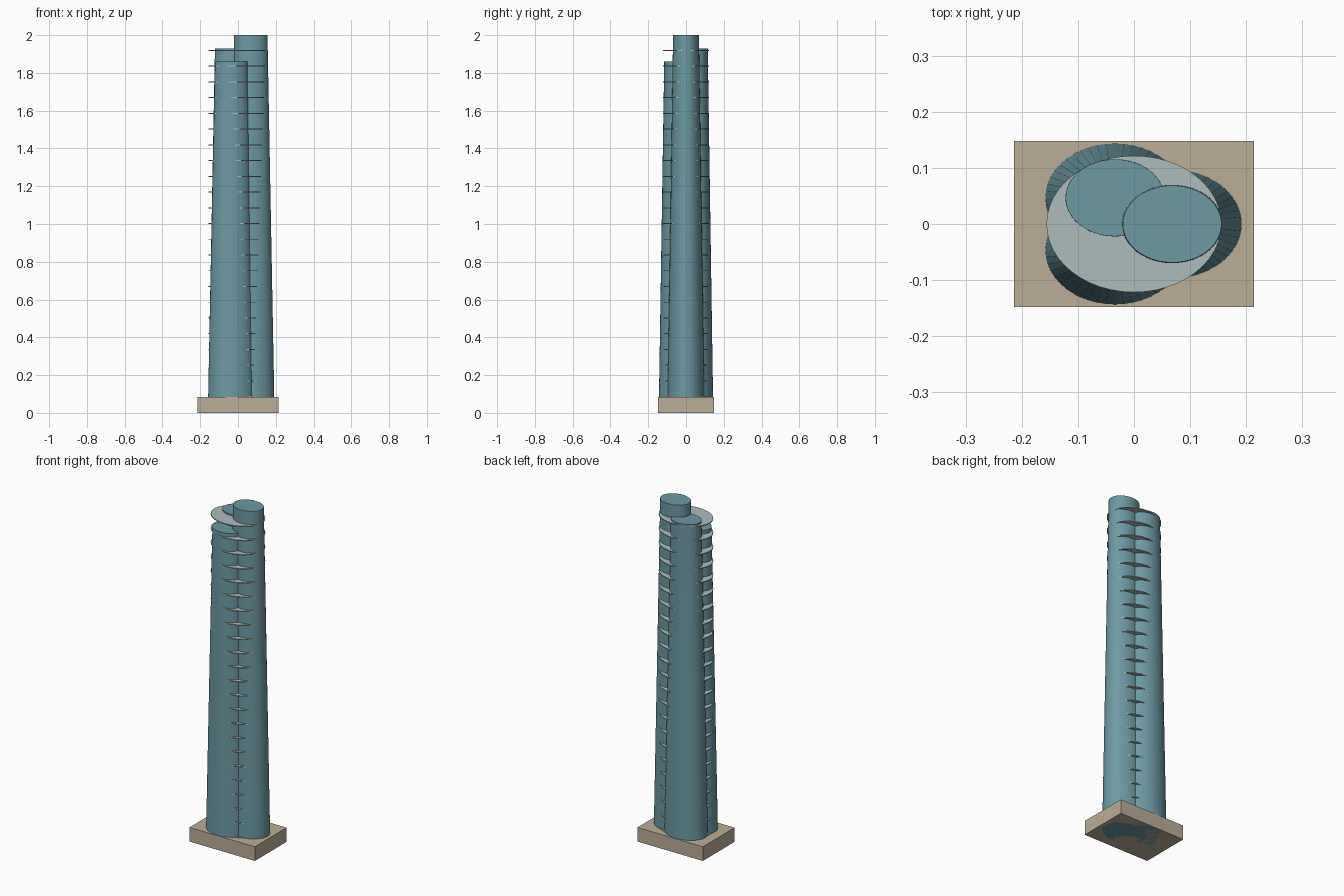
import bpy, bmesh, math

if "Cube" in bpy.data.objects:
    bpy.data.objects.remove(bpy.data.objects["Cube"])

BASE_H = 2 / 24      # one storey step
RATIO = 0.78         # depth / width of every ellipse


def material(name, rgb):
    m = bpy.data.materials.new(name)
    m.diffuse_color = (*rgb, 1)
    m.use_nodes = True
    m.node_tree.nodes["Principled BSDF"].inputs["Base Color"].default_value = m.diffuse_color
    return m


glass = material("teal_glass", (0.15, 0.32, 0.37))
slab = material("pale_slab", (0.42, 0.50, 0.50))
stone = material("tan_stone", (0.50, 0.42, 0.31))


def finish(bm, name, mat):
    mesh = bpy.data.meshes.new(name)
    bm.to_mesh(mesh)
    bm.free()
    mesh.materials.append(mat)
    ob = bpy.data.objects.new(name, mesh)
    bpy.context.collection.objects.link(ob)
    return ob


def elliptic_column(name, mat, x, y, z0, z1, r0, r1, segments=48):
    """Tapered cylinder with an elliptical plan."""
    bm = bmesh.new()
    bmesh.ops.create_cone(bm, cap_ends=True, segments=segments,
                          radius1=r0, radius2=r1, depth=z1 - z0)
    for v in bm.verts:
        v.co.x += x
        v.co.y = v.co.y * RATIO + y
        v.co.z += (z0 + z1) / 2
    return finish(bm, name, mat)


# Rectangular plinth
bm = bmesh.new()
bmesh.ops.create_cube(bm, size=1)
for v in bm.verts:
    v.co.x *= 0.427
    v.co.y *= 0.295
    v.co.z = (v.co.z + 0.5) * BASE_H
finish(bm, "plinth", stone)

# Three tapering lobes arranged around the centre, stepping down in height
for i, (name, top) in enumerate((("right_lobe", 2.0),
                                 ("back_left_lobe", 1.93),
                                 ("front_left_lobe", 1.86))):
    a = i * math.tau / 3
    elliptic_column(name, glass, 0.068 * math.cos(a),
                    0.069 * RATIO * math.sin(a), 0, top, 0.1255, 0.088)

# Thin floor slabs that show in the grooves between the lobes
for k in range(1, 24):
    z = k * BASE_H
    elliptic_column(f"floor_slab_{k:02d}", slab, 0, 0, z, z + 0.005,
                    0.156, 0.156)
